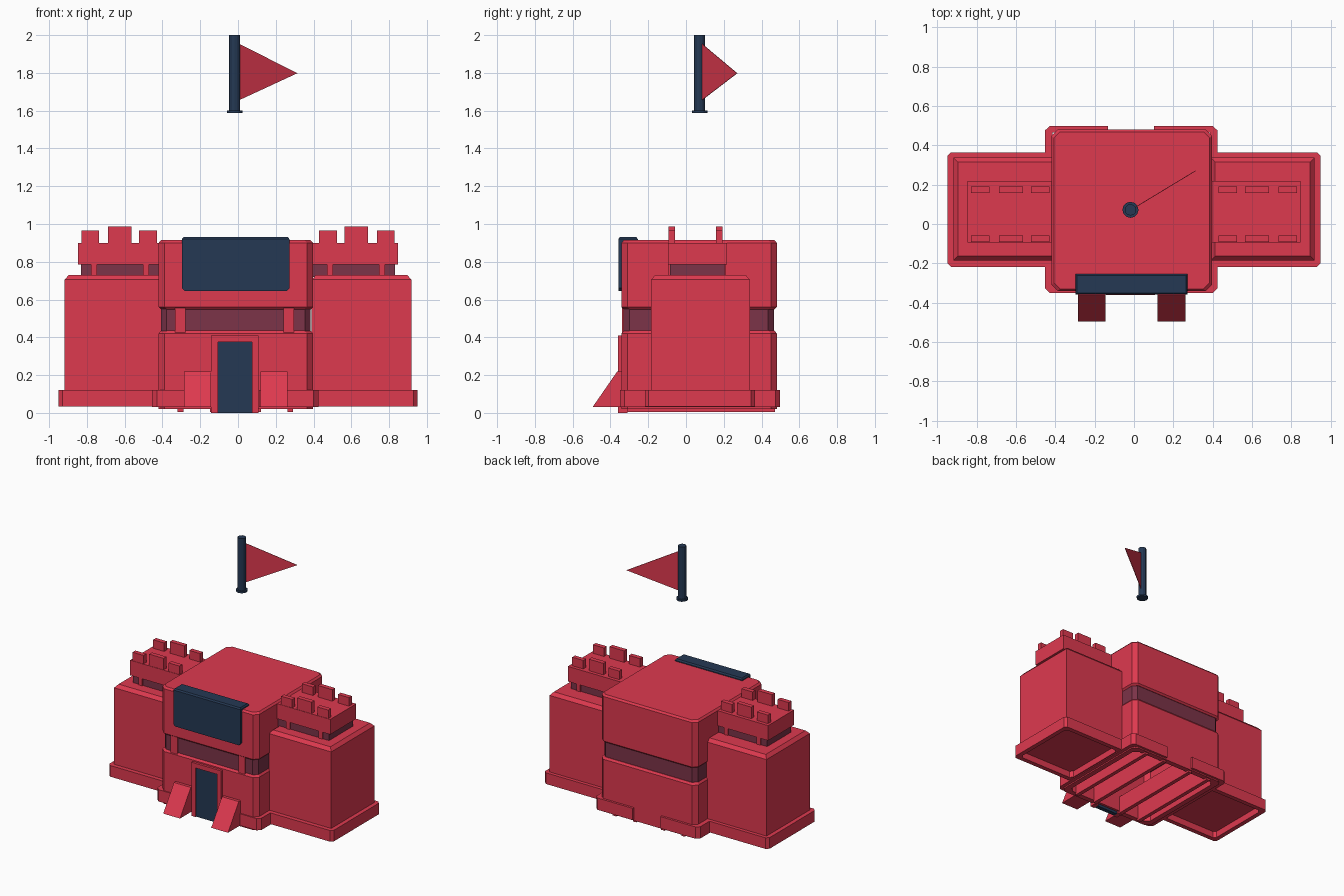
import bpy, bmesh, math

if "Cube" in bpy.data.objects:
    bpy.data.objects.remove(bpy.data.objects["Cube"])


def material(name, rgb):
    m = bpy.data.materials.new(name)
    m.diffuse_color = (*rgb, 1)
    m.use_nodes = True
    m.node_tree.nodes["Principled BSDF"].inputs["Base Color"].default_value = m.diffuse_color
    return m


RED = material("red", (0.73, 0.041, 0.078))
NAVY = material("navy", (0.018, 0.04, 0.088))
PLUM = material("plum", (0.20, 0.033, 0.065))


def finish(name, bm, mat):
    bmesh.ops.recalc_face_normals(bm, faces=bm.faces)
    me = bpy.data.meshes.new(name)
    bm.to_mesh(me)
    bm.free()
    me.materials.append(mat)
    ob = bpy.data.objects.new(name, me)
    bpy.context.collection.objects.link(ob)
    return ob


def block(name, x, y, levels, mat, c=0.0, ring=False):
    """Stack of rectangles (z, inset) with corner chamfer c; ring closes the stack into a hollow frame."""
    x0, x1 = sorted(x)
    y0, y1 = y
    bm = bmesh.new()
    loops = []
    for z, i in levels:
        a, b, d, e = x0 + i, x1 - i, y0 + i, y1 - i
        if c:
            pts = [(a + c, d), (b - c, d), (b, d + c), (b, e - c),
                   (b - c, e), (a + c, e), (a, e - c), (a, d + c)]
        else:
            pts = [(a, d), (b, d), (b, e), (a, e)]
        loops.append([bm.verts.new((px, py, z)) for px, py in pts])
    pairs = list(zip(loops, loops[1:])) + ([(loops[-1], loops[0])] if ring else [])
    n = len(loops[0])
    for lo, hi in pairs:
        for k in range(n):
            bm.faces.new((lo[k], lo[(k + 1) % n], hi[(k + 1) % n], hi[k]))
    if not ring:
        bm.faces.new(loops[0])
        bm.faces.new(loops[-1])
    return finish(name, bm, mat)


def prism(name, pts, offset, mat):
    """Flat outline of 3D points pushed along an offset."""
    bm = bmesh.new()
    f = bm.faces.new([bm.verts.new(p) for p in pts])
    ext = bmesh.ops.extrude_face_region(bm, geom=[f], use_keep_orig=True)
    bmesh.ops.translate(bm, vec=offset, verts=[v for v in ext["geom"] if isinstance(v, bmesh.types.BMVert)])
    return finish(name, bm, mat)


def box(name, x, y, z, mat):
    return block(name, x, y, [(z[0], 0), (z[1], 0)], mat)


# Side wings, each with a plinth and a battlement turret
for s, side in ((-1, "left"), (1, "right")):
    block(side + "_wing", (s * 0.918, s * 0.39), (-0.185, 0.338),
          [(0.085, 0), (0.705, 0), (0.73, 0.022)], RED)
    block(side + "_wing_plinth", (s * 0.95, s * 0.40), (-0.218, 0.365),
          [(0.035, 0), (0.12, 0), (0.12, 0.035), (0.035, 0.035)], RED, 0.02, True)
    box(side + "_turret_window", (s * 0.83, s * 0.39), (-0.085, 0.205), (0.72, 0.79), PLUM)
    for x in (0.762, 0.487):
        box(side + "_turret_post", (s * (x - 0.016), s * (x + 0.016)), (-0.093, 0.213), (0.72, 0.79), RED)
    box(side + "_turret_cap", (s * 0.847, s * 0.39), (-0.095, 0.218), (0.785, 0.90), RED)
    for x0, x1, top in ((0.735, 0.828, 0.965), (0.565, 0.687, 0.988), (0.43, 0.523, 0.965)):
        for y in (-0.092, 0.158):
            box(side + "_merlon", (s * x0, s * x1), (y, y + 0.034), (0.89, top), RED)

# Central keep: hollow lower storey, window band, upper storey
KX, KY = (-0.42, 0.397), (-0.342, 0.481)
block("lower_storey", KX, KY, [(0.02, 0), (0.42, 0), (0.435, 0.012), (0.435, 0.04), (0.02, 0.04)],
      RED, 0.032, True)
block("window_band", (-0.408, 0.385), (-0.33, 0.465), [(0.425, 0), (0.56, 0)], PLUM, 0.03)
block("upper_storey", KX, KY, [(0.548, 0.012), (0.56, 0), (0.90, 0), (0.914, 0.012)], RED, 0.032)
for x in (-0.305, 0.268):
    box("window_post", (x - 0.028, x + 0.028), (-0.338, -0.30), (0.42, 0.56), RED)

# Keep plinth, two halves leaving gaps at the door and the back
for s, side in ((-1, "left"), (1, "right")):
    outline = [(0.125, -0.35), (0.415, -0.35), (0.44, -0.325), (0.44, 0.475), (0.415, 0.498),
               (0.117, 0.498), (0.117, 0.465), (0.40, 0.465), (0.40, -0.315), (0.125, -0.315)]
    prism(side + "_keep_plinth", [(s * x - 0.014, y, 0.03) for x, y in outline], (0, 0, 0.09), RED)
    # Sloped buttress beside the door
    x0, x1 = sorted((s * 0.132 - 0.012, s * 0.274 - 0.012))
    prism(side + "_buttress", [(x0, -0.495, 0.03), (x0, -0.34, 0.03), (x0, -0.34, 0.218), (x0, -0.365, 0.218)],
          (x1 - x0, 0, 0), RED)
    # Interior walls seen from below
    for x in (0.12, 0.29):
        box(side + "_inner_wall", (s * x - 0.014 - 0.015, s * x - 0.014 + 0.015), (-0.31, 0.47), (0.005, 0.14), RED)

# Door and its frame
box("door_jamb_left", (-0.142, -0.107), (-0.36, -0.31), (0.0, 0.41), RED)
box("door_jamb_right", (0.073, 0.108), (-0.36, -0.31), (0.0, 0.41), RED)
box("door_lintel", (-0.142, 0.108), (-0.36, -0.31), (0.375, 0.41), RED)
box("door", (-0.108, 0.074), (-0.352, -0.32), (0.0, 0.378), NAVY)

# Blank panel folded over the front roof edge
block("roof_panel", (-0.297, 0.272), (-0.358, -0.255), [(0.90, 0), (0.92, 0), (0.931, 0.008)], NAVY)
prism("front_panel", [(-0.297, -0.33, 0.66), (-0.283, -0.33, 0.645), (0.258, -0.33, 0.645),
                      (0.272, -0.33, 0.66), (0.272, -0.33, 0.91), (-0.297, -0.33, 0.91)],
      (0, -0.028, 0), NAVY)


# Floating flag above the roof
def cylinder(name, r, z0, z1):
    bm = bmesh.new()
    bmesh.ops.create_cone(bm, cap_ends=True, segments=12, radius1=r, radius2=r, depth=z1 - z0)
    bmesh.ops.translate(bm, vec=(-0.018, 0.072, (z0 + z1) / 2), verts=bm.verts)
    return finish(name, bm, NAVY)


cylinder("flag_pole", 0.029, 1.59, 2.0)
cylinder("pole_foot", 0.041, 1.588, 1.602)
prism("flag", [(0.003, 0.085, 1.655), (0.312, 0.272, 1.798), (0.003, 0.085, 1.955)], (0.002, -0.003, 0), RED)
